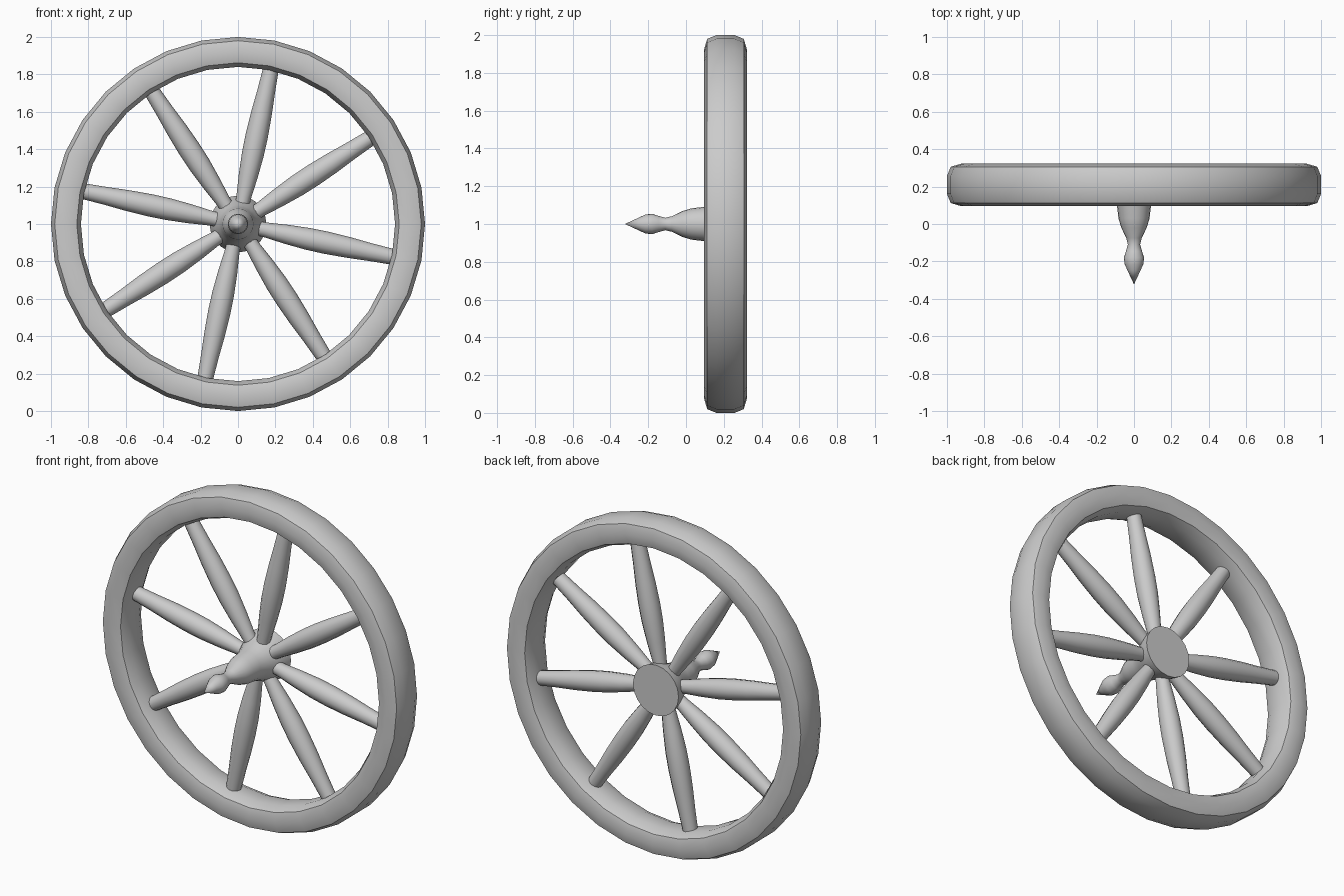
import bpy, bmesh, math
from mathutils import Matrix

if "Cube" in bpy.data.objects:
    bpy.data.objects.remove(bpy.data.objects["Cube"])

CENTRE_Y = 0.209


def lathe(name, profile, sides, matrix, closed=False):
    """Spin (distance along axis, radius) points about local Z."""
    bm = bmesh.new()
    rings = []
    for t, r in profile:
        if r == 0:
            rings.append([bm.verts.new((0, 0, t))] * sides)
        else:
            rings.append([bm.verts.new((r * math.cos(2 * math.pi * i / sides),
                                        r * math.sin(2 * math.pi * i / sides), t))
                          for i in range(sides)])
    pairs = list(zip(rings, rings[1:]))
    if closed:
        pairs.append((rings[-1], rings[0]))
    for a, b in pairs:
        for i in range(sides):
            j = (i + 1) % sides
            bm.faces.new(list(dict.fromkeys((a[i], a[j], b[j], b[i]))))
    # flat caps on open ends
    if not closed:
        for ring in (rings[0], rings[-1]):
            if len(set(ring)) > 2:
                bm.faces.new(ring)
    bmesh.ops.recalc_face_normals(bm, faces=bm.faces)
    mesh = bpy.data.meshes.new(name)
    bm.to_mesh(mesh)
    bm.free()
    obj = bpy.data.objects.new(name, mesh)
    obj.matrix_world = matrix
    bpy.context.collection.objects.link(obj)
    bpy.ops.object.select_all(action='DESELECT')
    obj.select_set(True)
    bpy.context.view_layer.objects.active = obj
    bpy.ops.object.shade_smooth_by_angle(angle=math.radians(50))
    return obj


# local Z -> world Y, wheel centre at height 1
axle = Matrix.Translation((0, 0, 1)) @ Matrix.Rotation(-math.pi / 2, 4, 'X')

# Rim: rounded band
half = [(0.048, 1.0), (0.097, 0.98), (0.114, 0.922), (0.097, 0.862), (0.048, 0.84)]
section = half + [(-t, r) for t, r in reversed(half)]
lathe("wheel_rim", [(t + CENTRE_Y, r) for t, r in section], 32, axle, closed=True)

# Hub: pointed finial flaring back to a flat disc
lathe("hub", [(-0.323, 0), (-0.25, 0.034), (-0.215, 0.05), (-0.18, 0.054),
              (-0.145, 0.043), (-0.11, 0.033), (-0.075, 0.041), (-0.02, 0.068),
              (0.03, 0.083), (0.09, 0.09), (0.14, 0.103), (0.19, 0.125),
              (0.24, 0.143), (0.288, 0.152)], 20, axle)

# Spokes: eight tapered turned bars
spoke = [(0.05, 0.036), (0.15, 0.04), (0.26, 0.051), (0.38, 0.059), (0.48, 0.06),
         (0.60, 0.056), (0.72, 0.048), (0.87, 0.041)]
for k in range(8):
    angle = math.radians(33 + 45 * k)
    m = (Matrix.Translation((0, CENTRE_Y, 1))
         @ Matrix.Rotation(math.pi / 2 - angle, 4, 'Y'))
    lathe(f"spoke_{k + 1}", spoke, 12, m)
